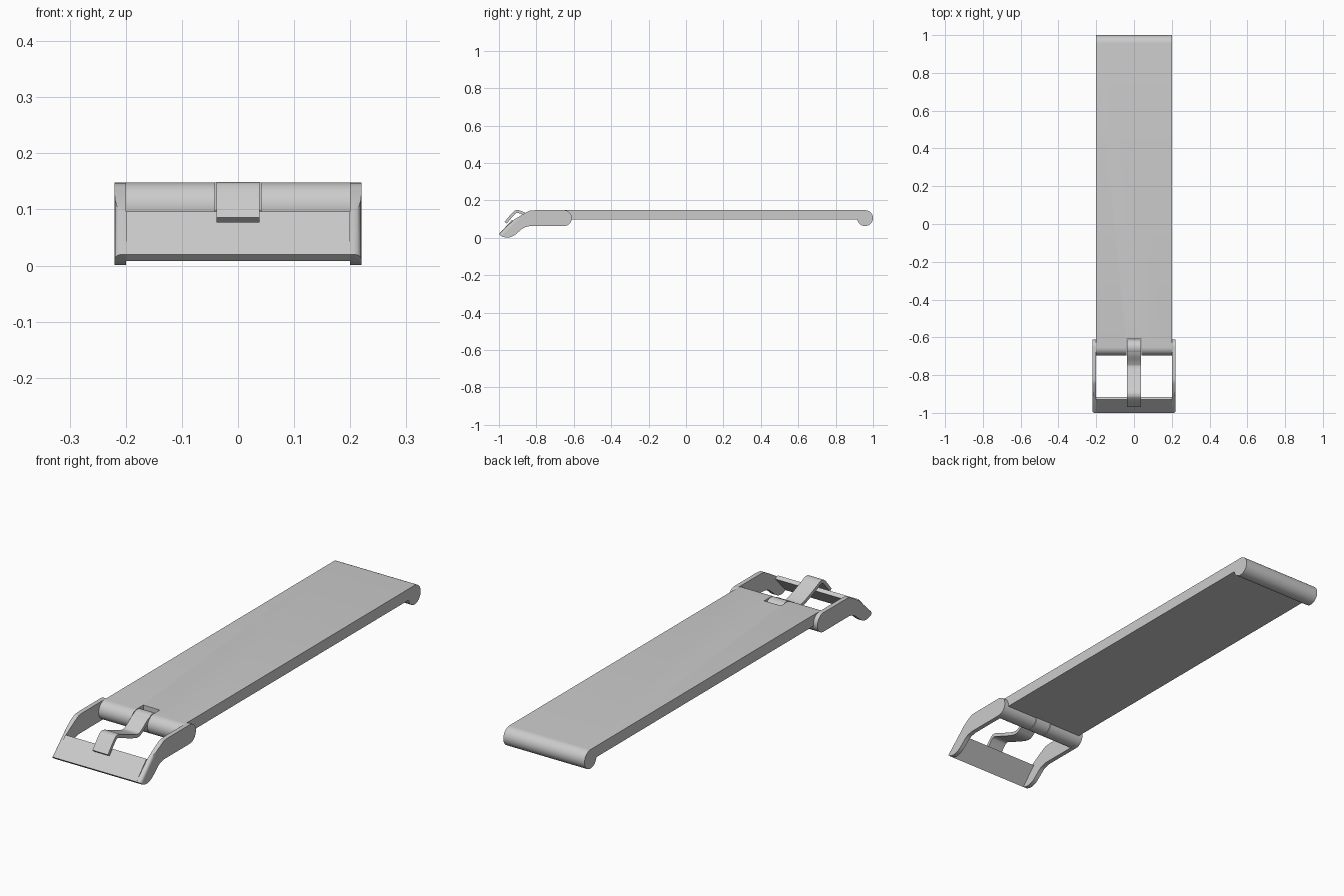
import bpy, bmesh
from math import radians, sin, cos
from mathutils import Vector

cube = bpy.data.objects.get("Cube")
if cube:
    bpy.data.objects.remove(cube)

grey = bpy.data.materials.new("light_grey")
grey.use_nodes = True
grey.diffuse_color = (0.6, 0.6, 0.6, 1)
grey.node_tree.nodes["Principled BSDF"].inputs["Base Color"].default_value = grey.diffuse_color

RADIUS = 0.0425
BAR = (-0.653, 0.1055)      # y, z centre of the buckle bar
KNOB = (0.9575, 0.1055)     # y, z centre of the rolled far end
STRAP_HALF, FRAME_HALF, TONGUE_HALF = 0.2, 0.22, 0.038


def arc(centre, radius, start, end, steps=24):
    """Points on an arc in the y-z plane, angles in degrees from +y."""
    angles = [radians(start + (end - start) * i / steps) for i in range(steps + 1)]
    return [(centre[0] + radius * cos(a), centre[1] + radius * sin(a)) for a in angles]


def spline(points, steps=5):
    """Smooth curve through y-z points."""
    p = [Vector(q) for q in points]
    p = [2 * p[0] - p[1]] + p + [2 * p[-1] - p[-2]]
    out = []
    for a, b, c, d in zip(p, p[1:], p[2:], p[3:]):
        for i in range(steps):
            t = i / steps
            out.append((b + (c - a) * t / 2 + (2 * a - 5 * b + 4 * c - d) * t * t / 2
                        + (3 * b - a - 3 * c + d) * t ** 3 / 2).to_tuple())
    return out + [p[-2].to_tuple()]


def ribbon(top, thickness):
    """Closed outline of a band lying below its top line (running towards -y)."""
    low = []
    for i, q in enumerate(top):
        a, b = Vector(top[max(i - 1, 0)]), Vector(top[min(i + 1, len(top) - 1)])
        d = (b - a).normalized()
        low.append((q[0] - d.y * thickness, q[1] + d.x * thickness))
    return top + low[::-1]


def extrude(name, outline, x0, x1):
    """Solid made by sweeping a y-z outline along x."""
    bm = bmesh.new()
    face = bm.faces.new([bm.verts.new((x0, y, z)) for y, z in outline])
    swept = bmesh.ops.extrude_face_region(bm, geom=[face])["geom"]
    bmesh.ops.translate(bm, vec=(x1 - x0, 0, 0),
                        verts=[v for v in swept if isinstance(v, bmesh.types.BMVert)])
    bmesh.ops.recalc_face_normals(bm, faces=bm.faces)
    mesh = bpy.data.meshes.new(name)
    bm.to_mesh(mesh)
    bm.free()
    mesh.materials.append(grey)
    obj = bpy.data.objects.new(name, mesh)
    bpy.context.collection.objects.link(obj)
    return obj


def smooth(obj):
    bpy.ops.object.select_all(action="DESELECT")
    obj.select_set(True)
    bpy.context.view_layer.objects.active = obj
    bpy.ops.object.shade_smooth_by_angle(angle=radians(30))


# Strap with a rolled end and a loop round the buckle bar
strap = extrude("strap", arc(KNOB, RADIUS, 90, -170) + arc(BAR, RADIUS, -10, -270),
                -STRAP_HALF, STRAP_HALF)
smooth(strap)

# Notch in the loop where the tongue sits
notch = extrude("notch_cutter", [(-0.8, 0), (-0.608, 0), (-0.608, 0.2), (-0.8, 0.2)],
                -TONGUE_HALF - 0.003, TONGUE_HALF + 0.003)
notch.hide_render = True
notch.hide_viewport = True
cut = strap.modifiers.new("notch", "BOOLEAN")
cut.operation = "DIFFERENCE"
cut.object = notch

# Tongue: a ring on the bar and a bent tail reaching over the front plate
smooth(extrude("tongue_ring", arc(BAR, RADIUS, 0, 352.5, 47), -TONGUE_HALF, TONGUE_HALF))
tail = spline([(-0.66, 0.147), (-0.695, 0.132), (-0.735, 0.105), (-0.765, 0.099), (-0.85, 0.130),
               (-0.885, 0.145), (-0.905, 0.148), (-0.925, 0.138), (-0.97, 0.086)])
smooth(extrude("tongue_tail", ribbon(tail, 0.015), -TONGUE_HALF, TONGUE_HALF))

# Buckle side arms, rounded off along the outer front edge
outline = (arc(BAR, RADIUS, -90, 90)
           + spline([(-0.80, 0.148), (-0.835, 0.145), (-0.865, 0.130)]) + [(-0.92, 0.097), (-1.0, 0.02)]
           + spline([(-0.985, 0.007), (-0.955, 0.001), (-0.92, 0.012), (-0.87, 0.052), (-0.835, 0.063)]))
for side, sign in (("left", 1), ("right", -1)):
    arm = extrude(f"{side}_buckle_arm", outline, sign * STRAP_HALF, sign * FRAME_HALF)
    bm = bmesh.new()
    bm.from_mesh(arm.data)
    edges = [e for e in bm.edges
             if all(abs(v.co.x) > 0.21 and v.co.y < -0.91 and v.co.z > v.co.y + 1.01 for v in e.verts)]
    bmesh.ops.bevel(bm, geom=edges, offset=0.014, segments=4, profile=0.5, affect="EDGES")
    bm.to_mesh(arm.data)
    bm.free()
    smooth(arm)

# Sloping front plate between the arms
extrude("front_plate", [(-1.0, 0.02), (-0.93, 0.096), (-0.915, 0.085), (-0.987, 0.008)],
        -STRAP_HALF, STRAP_HALF)
